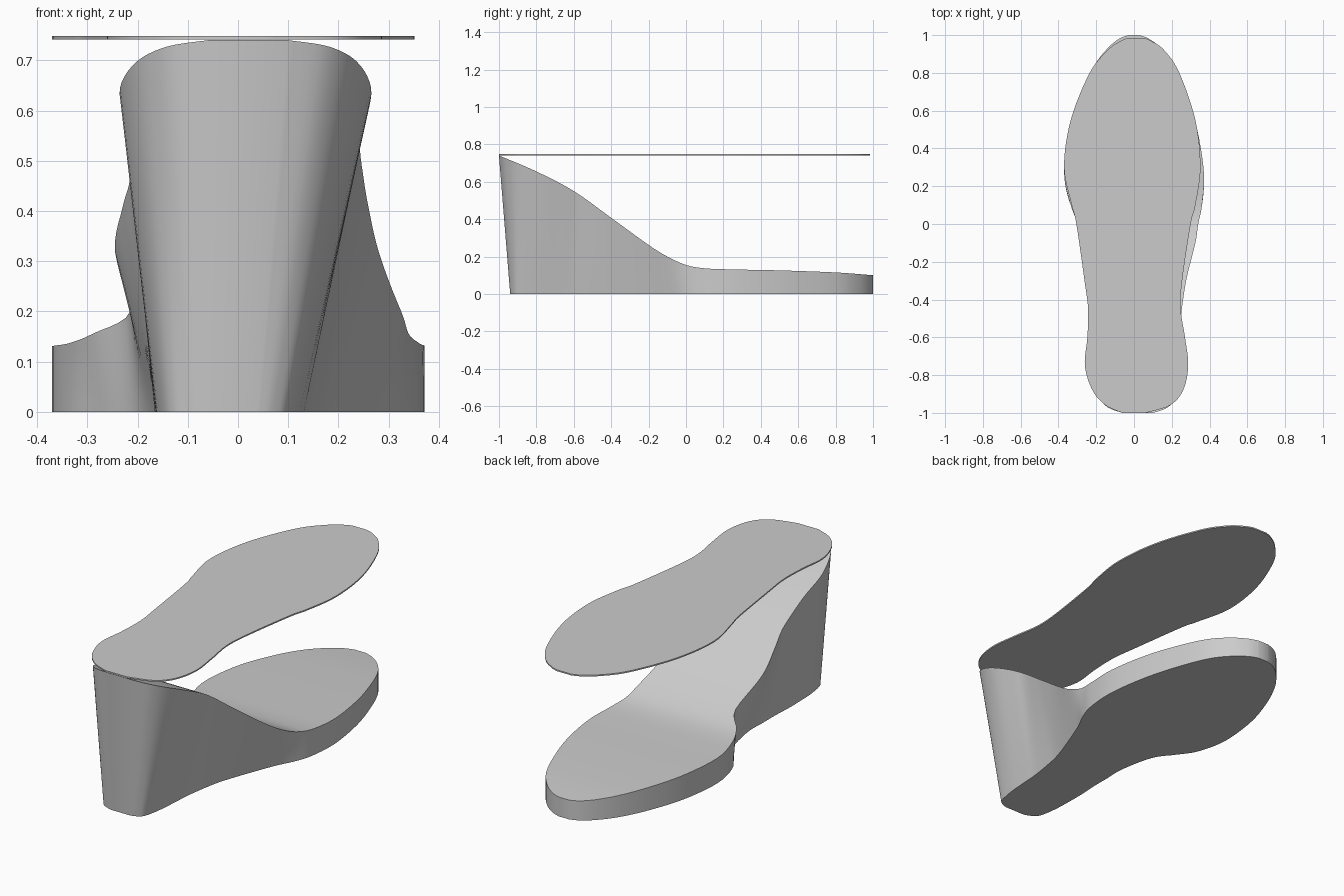
import bpy
import bmesh
from mathutils import Vector

cube = bpy.data.objects.get("Cube")
if cube:
    bpy.data.objects.remove(cube, do_unlink=True)

# Stations along the foot: (y, right edge x, left edge x)
WEDGE_TOP = [
    (-1, -.06, .1), (-.97, -.14, .18), (-.9, -.2, .235), (-.78, -.235, .265),
    (-.65, -.225, .255), (-.57, -.22, .243), (-.48, -.215, .25),
    (-.4, -.23, .26), (-.28, -.245, .28), (-.1, -.215, .325), (0, -.29, .34),
    (.1, -.335, .36), (.27, -.37, .37), (.5, -.345, .335), (.7, -.28, .275),
    (.84, -.21, .215), (.93, -.14, .145), (.98, -.08, .08), (1, -.03, .03),
]
HEEL_BASE = [
    (-.94, -.07, .04), (-.93, -.1, .07), (-.9, -.14, .1), (-.8, -.16, .12),
    (-.67, -.165, .13), (-.6, -.165, .135), (-.5, -.16, .15),
    (-.4, -.16, .17), (-.28, -.16, .21), (-.1, -.2, .28), (0, -.27, .33),
]
INSOLE = [
    (-1, -.06, .06), (-.96, -.15, .19), (-.88, -.22, .26), (-.75, -.26, .287),
    (-.6, -.247, .27), (-.45, -.243, .247), (-.3, -.262, .255),
    (0, -.305, .3), (.1, -.33, .325), (.3, -.37, .352), (.55, -.335, .325),
    (.8, -.235, .24), (.92, -.14, .16), (.97, -.07, .09), (.985, -.03, .05),
]
# Height of the foot bed along the foot: (y, z)
BED_PROFILE = [
    (-1, .74), (-.8, .655), (-.6, .55), (-.4, .407), (-.2, .262), (-.1, .2),
    (0, .155), (.1, .137), (.25, .131), (.5, .126), (.8, .115), (1, .1),
]


def smooth_path(points, steps):
    """Catmull-Rom samples through the given tuples."""
    pts = [Vector(p) for p in points]
    out = []
    for i in range(len(pts) - 1):
        a, b = pts[max(i - 1, 0)], pts[i]
        c, d = pts[i + 1], pts[min(i + 2, len(pts) - 1)]
        for s in range(steps):
            t = s / steps
            out.append(b + (c - a) * (t / 2)
                       + (2 * a - 5 * b + 4 * c - d) * (t * t / 2)
                       + (3 * b - a - 3 * c + d) * (t ** 3 / 2))
    return out + [pts[-1]]


BED = smooth_path(BED_PROFILE, 8)


def bed_height(y):
    for a, b in zip(BED, BED[1:]):
        if y <= b[0]:
            t = max(0, (y - a[0]) / (b[0] - a[0]))
            return a[1] + (b[1] - a[1]) * t
    return BED[-1][1]


def rail_loop(stations, height):
    """Closed outline: along one edge, back along the other."""
    near = [Vector((r, y, height(y))) for y, r, l in stations]
    far = [Vector((l, y, height(y))) for y, r, l in stations]
    return near + far[::-1]


def loft(name, lower, upper, levels, material):
    """Ruled wall between two outlines, closed by strips of quads."""
    bm = bmesh.new()
    rings = []
    for k in range(levels + 1):
        rings.append([bm.verts.new(a.lerp(b, k / levels))
                      for a, b in zip(lower, upper)])
    count = len(lower)
    for low, high in zip(rings, rings[1:]):
        for i in range(count):
            j = (i + 1) % count
            bm.faces.new((low[i], low[j], high[j], high[i]))
    for ring in (rings[0], rings[-1]):
        for i in range(count // 2 - 1):
            bm.faces.new((ring[i], ring[i + 1], ring[-i - 2], ring[-i - 1]))
    bmesh.ops.recalc_face_normals(bm, faces=bm.faces)
    mesh = bpy.data.meshes.new(name)
    bm.to_mesh(mesh)
    bm.free()
    mesh.materials.append(material)
    obj = bpy.data.objects.new(name, mesh)
    bpy.context.collection.objects.link(obj)
    bpy.ops.object.select_all(action='DESELECT')
    obj.select_set(True)
    bpy.context.view_layer.objects.active = obj
    bpy.ops.object.shade_smooth_by_angle(angle=0.6)
    return obj


grey = bpy.data.materials.new("plain_grey")
grey.use_nodes = True
colour = (.6, .6, .6, 1)
grey.diffuse_color = colour
grey.node_tree.nodes["Principled BSDF"].inputs["Base Color"].default_value = colour

# Wedge: foot bed above, narrower tapered heel below
top = smooth_path(WEDGE_TOP, 5)
base = smooth_path(HEEL_BASE + WEDGE_TOP[len(HEEL_BASE):], 5)
loft("wedge_sole", rail_loop(base, lambda y: 0), rail_loop(top, bed_height),
     8, grey)

# Thin flat insole floating level with the top of the heel
sheet = smooth_path(INSOLE, 6)
loft("insole", rail_loop(sheet, lambda y: .741),
     rail_loop(sheet, lambda y: .748), 1, grey)
